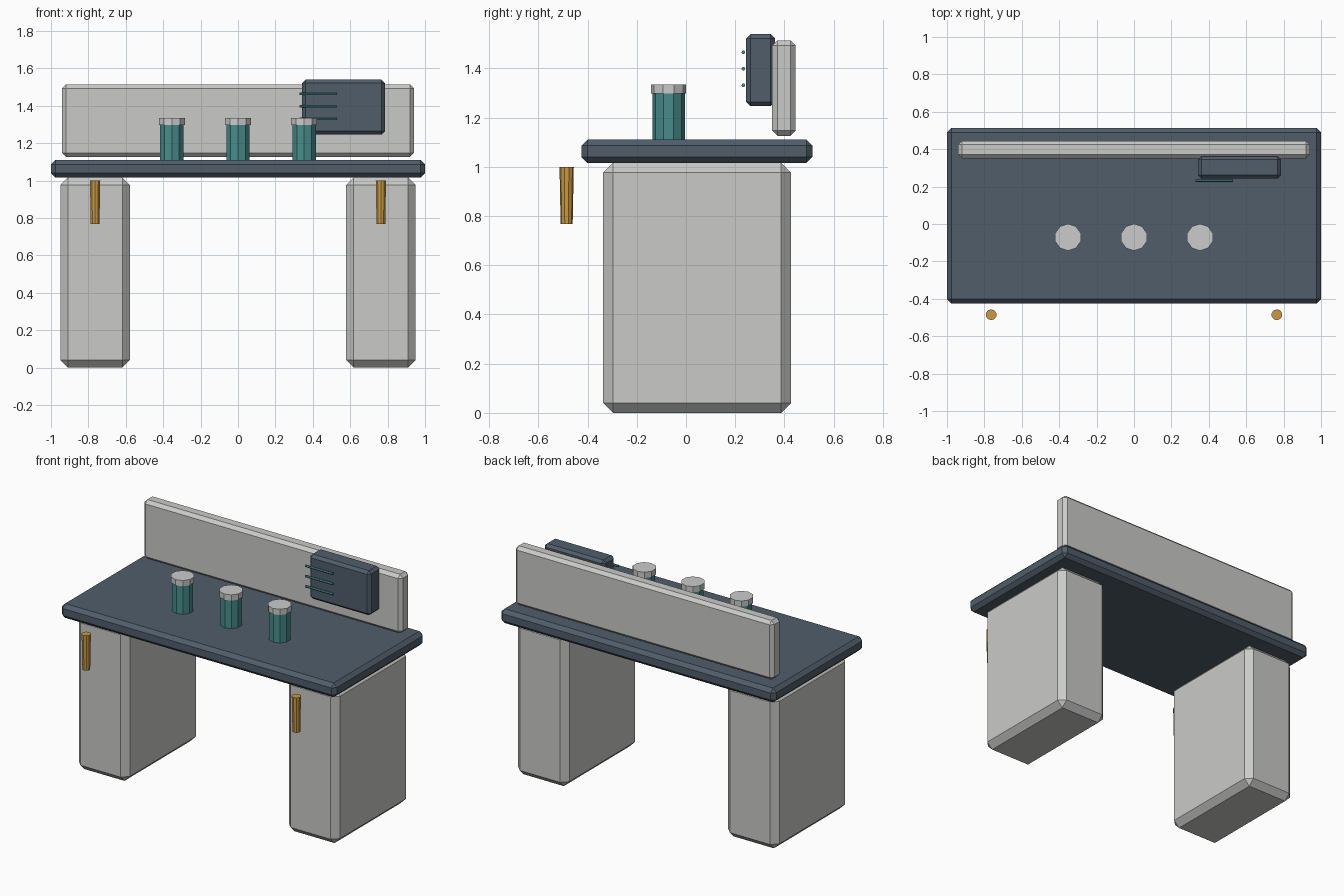
import bpy
from math import pi

old = bpy.data.objects.get("Cube")
if old:
    bpy.data.objects.remove(old, do_unlink=True)


def material(name, r, g, b):
    m = bpy.data.materials.new(name)
    m.use_nodes = True
    m.diffuse_color = (r, g, b, 1)
    m.node_tree.nodes["Principled BSDF"].inputs["Base Color"].default_value = (r, g, b, 1)
    return m


grey = material("warm light grey", 0.59, 0.6, 0.58)
lid_grey = material("lid grey", 0.6, 0.6, 0.6)
slate = material("dark slate", 0.08, 0.11, 0.145)
teal = material("teal", 0.065, 0.26, 0.26)
amber = material("amber", 0.6, 0.32, 0.06)


def box(name, low, high, chamfer, mat):
    """Chamfered box between two corners."""
    center = [(a + b) / 2 for a, b in zip(low, high)]
    bpy.ops.mesh.primitive_cube_add(size=1, location=center)
    ob = bpy.context.object
    ob.name = name
    ob.scale = [b - a for a, b in zip(low, high)]
    bpy.ops.object.transform_apply(location=False, rotation=False, scale=True)
    ob.data.materials.append(mat)
    bevel = ob.modifiers.new("chamfer", "BEVEL")
    bevel.width = chamfer
    bevel.segments = 1
    return ob


def post(name, x, y, z0, z1, r0, r1, mat):
    """Upright ten-sided cylinder or cone section."""
    bpy.ops.mesh.primitive_cone_add(vertices=10, radius1=r0, radius2=r1,
                                    depth=z1 - z0, location=(x, y, (z0 + z1) / 2))
    ob = bpy.context.object
    ob.name = name
    ob.data.materials.append(mat)
    return ob


# Worktop and back panel
box("worktop", (-1, -0.425, 1.016), (1, 0.514, 1.11), 0.024, slate)
box("back_panel", (-0.94, 0.35, 1.126), (0.94, 0.445, 1.514), 0.021, grey)

# Pedestals with their handles
for side, s in (("left", 1), ("right", -1)):
    x = s * 0.764
    box(side + "_pedestal", (x - 0.186, -0.337, 0), (x + 0.186, 0.427, 1.016), 0.04, grey)
    post(side + "_handle", x, -0.485, 0.768, 1.0, 0.0245, 0.029, amber)

# Jars with lids
for label, x in (("right", -0.353), ("middle", 0), ("left", 0.353)):
    post(label + "_jar", x, -0.071, 1.11, 1.3, 0.066, 0.066, teal)
    post(label + "_jar_lid", x, -0.071, 1.297, 1.335, 0.072, 0.072, lid_grey)

# Display box with three thin bars
box("display_box", (0.342, 0.244, 1.246), (0.786, 0.362, 1.539), 0.018, slate)
for i in range(3):
    bpy.ops.mesh.primitive_cylinder_add(vertices=6, radius=0.0075, depth=0.2,
                                        location=(0.428, 0.233, 1.331 + 0.067 * i),
                                        rotation=(0, pi / 2, 0))
    bar = bpy.context.object
    bar.name = "display_bar_" + str(i + 1)
    bar.data.materials.append(teal)
